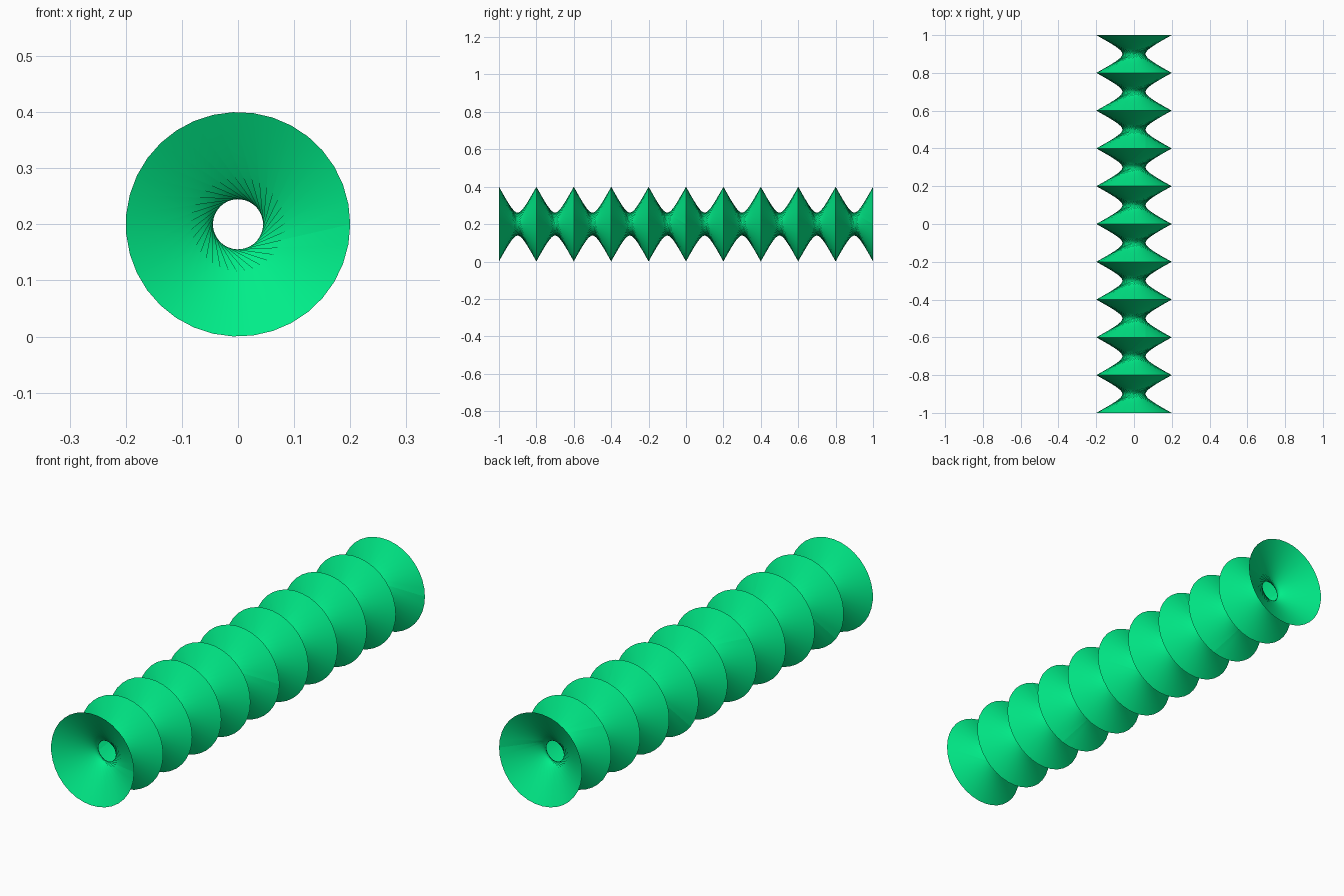
import bpy, math

if "Cube" in bpy.data.objects:
    bpy.data.objects.remove(bpy.data.objects["Cube"])

SIDES, SEGMENTS, RADIUS, LENGTH = 35, 10, 0.2, 0.2
STEP = 2 * math.pi / SIDES
TWIST = 14 * STEP          # 144 degrees between neighbouring rims

green = bpy.data.materials.new("green")
green.diffuse_color = (0.0, 0.85, 0.25, 1)
green.use_nodes = True
green.node_tree.nodes["Principled BSDF"].inputs["Base Color"].default_value = green.diffuse_color


def rim(y, start):
    # open ring of points; first and last coincide, leaving a seam
    return [(RADIUS * math.cos(start - i * STEP), y,
             RADIUS + RADIUS * math.sin(start - i * STEP))
            for i in range(SIDES + 1)]


# Each segment is a straight-ruled twisted tube, open at both ends
for s in range(SEGMENTS):
    y = -1 + s * LENGTH
    verts = rim(y, -s * TWIST) + rim(y + LENGTH, -(s + 1) * TWIST)
    n = SIDES + 1
    faces = []
    for i in range(SIDES):
        faces += [(i, n + i + 1, n + i), (i, i + 1, n + i + 1)]
    mesh = bpy.data.meshes.new(f"twisted_segment_{s + 1}")
    mesh.from_pydata(verts, [], faces)
    mesh.shade_smooth()
    mesh.materials.append(green)
    ob = bpy.data.objects.new(mesh.name, mesh)
    bpy.context.collection.objects.link(ob)
